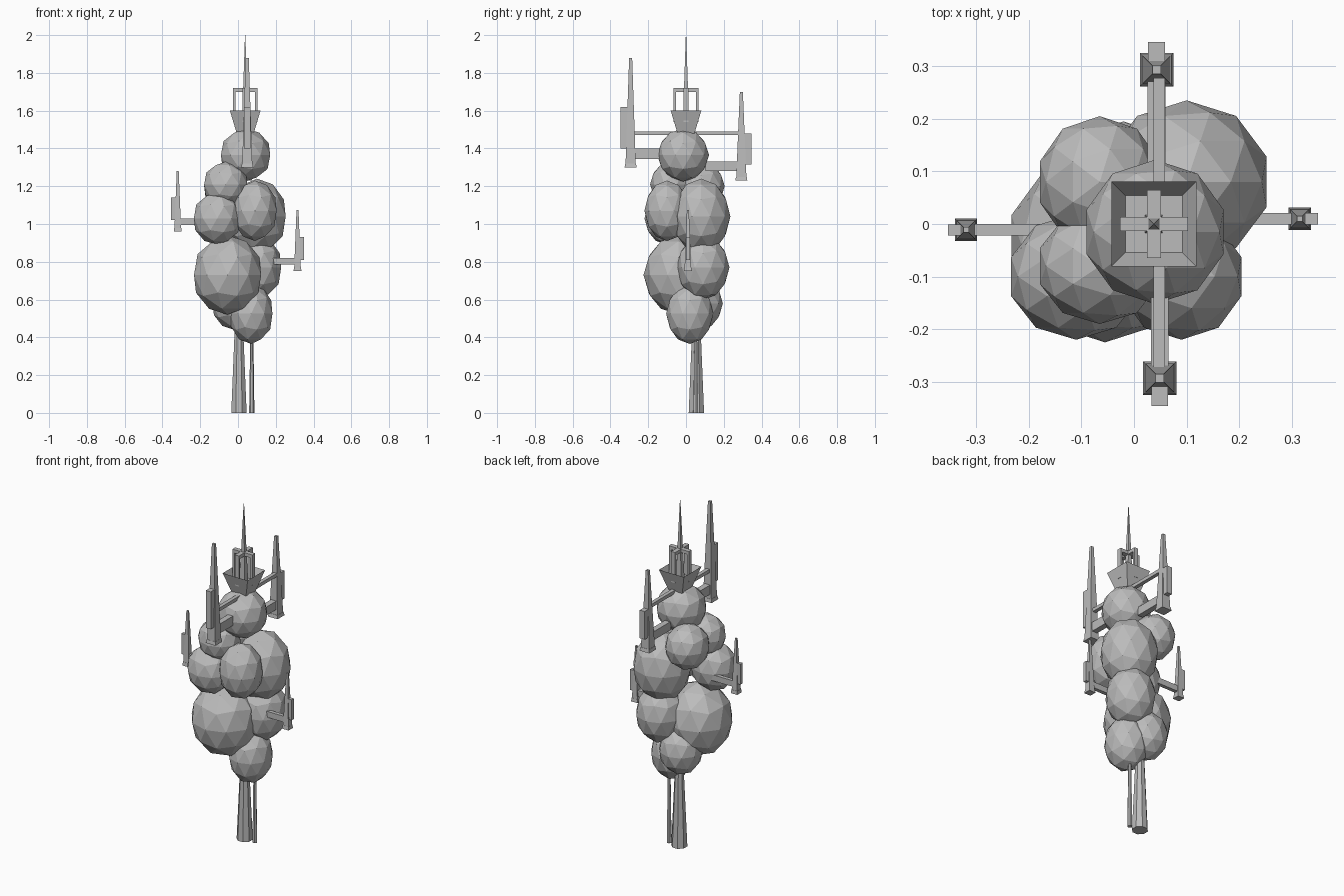
import bpy
import bmesh
import math
from mathutils import Matrix, Vector

if "Cube" in bpy.data.objects:
    bpy.data.objects.remove(bpy.data.objects["Cube"], do_unlink=True)

grey = bpy.data.materials.new("plain_grey")
grey.use_nodes = True
colour = (0.5, 0.5, 0.5, 1)
grey.diffuse_color = colour
grey.node_tree.nodes["Principled BSDF"].inputs["Base Color"].default_value = colour


def finish(name, bm):
    mesh = bpy.data.meshes.new(name)
    bm.to_mesh(mesh)
    bm.free()
    mesh.materials.append(grey)
    obj = bpy.data.objects.new(name, mesh)
    bpy.context.collection.objects.link(obj)
    return obj


def box(name, low, high):
    low, high = Vector(low), Vector(high)
    bm = bmesh.new()
    size = Matrix.Diagonal((*(high - low), 1))
    bmesh.ops.create_cube(bm, size=1, matrix=Matrix.Translation((low + high) / 2) @ size)
    return finish(name, bm)


def taper(name, x, y, z0, z1, r0, r1, sides=4):
    """Tapered prism; for four sides r is the half width."""
    bm = bmesh.new()
    k = math.sqrt(2) if sides == 4 else 1
    turn = Matrix.Rotation(math.pi / sides, 4, "Z")
    bmesh.ops.create_cone(bm, cap_ends=True, segments=sides, radius1=r0 * k, radius2=r1 * k,
                          depth=z1 - z0, matrix=Matrix.Translation((x, y, (z0 + z1) / 2)) @ turn)
    return finish(name, bm)


def blob(name, centre, radii):
    bm = bmesh.new()
    bmesh.ops.create_icosphere(bm, subdivisions=2, radius=1,
                               matrix=Matrix.Translation(centre) @ Matrix.Diagonal((*radii, 1)))
    return finish(name, bm)


# Rounded body made of overlapping faceted blobs
blob("top_blob", (0.04, -0.015, 1.365), (0.137, 0.137, 0.14))
blob("upper_back_blob", (-0.065, 0.08, 1.2), (0.12, 0.125, 0.13))
blob("upper_front_blob", (-0.065, -0.08, 1.21), (0.12, 0.11, 0.12))
blob("middle_front_right_blob", (-0.11, -0.1, 1.03), (0.13, 0.12, 0.14))
blob("middle_front_left_blob", (0.09, -0.1, 1.07), (0.12, 0.12, 0.16))
blob("middle_back_blob", (0.1, 0.08, 1.04), (0.16, 0.155, 0.2))
blob("lower_front_blob", (-0.055, -0.04, 0.73), (0.187, 0.185, 0.21))
blob("lower_back_blob", (0.1, 0.09, 0.77), (0.135, 0.14, 0.17))
blob("bottom_blob", (0.07, 0.02, 0.525), (0.118, 0.125, 0.16))
blob("bottom_back_blob", (-0.02, 0.075, 0.58), (0.12, 0.12, 0.14))

# Two trunks
taper("main_trunk", 0.005, 0.055, 0, 0.5, 0.044, 0.022, 8)
taper("thin_trunk", 0.073, 0.052, 0, 0.5, 0.014, 0.007, 6)


def tower(name, x, y, direction, base, top, half, arm_z, arm_half, arm_length, block_z):
    """Side spire with an outer block and an arm running back to the body."""
    out = Vector(direction)
    side = Vector((-out.y, out.x, 0))
    centre = Vector((x, y, 0))
    taper(name + "_spire", x, y, base + 0.01, top, half * 0.85, half * 0.25)
    taper(name + "_foot", x, y, base, base + 0.02, half, half * 0.88)

    def strut(part, near, far, width, z):
        a = centre + out * near - side * width
        b = centre + out * far + side * width
        low = (min(a.x, b.x), min(a.y, b.y), z[0])
        high = (max(a.x, b.x), max(a.y, b.y), z[1])
        box(name + part, low, high)

    strut("_block", 0, half * 1.65, half * 0.5, block_z)
    strut("_arm", -arm_length, 0, arm_half, arm_z)


tower("right_tower", -0.319, -0.011, (-1, 0, 0), 0.96, 1.28, 0.021, (0.995, 1.03), 0.011, 0.16, (1.02, 1.14))
tower("left_tower", 0.315, 0.01, (1, 0, 0), 0.75, 1.075, 0.021, (0.785, 0.82), 0.011, 0.14, (0.81, 0.93))
tower("front_tower", 0.049, -0.293, (0, -1, 0), 1.3, 1.88, 0.032, (1.345, 1.4), 0.017, 0.19, (1.4, 1.62))
tower("back_tower", 0.043, 0.293, (0, 1, 0), 1.23, 1.7, 0.032, (1.28, 1.33), 0.017, 0.19, (1.315, 1.48))
box("cross_beam", (0.037, -0.28, 1.47), (0.059, 0.28, 1.49))

# Flared crown with a sunken square well
cx = 0.038
crown = taper("crown", cx, 0, 1.48, 1.6, 0.045, 0.081)
bm = bmesh.new()
bm.from_mesh(crown.data)
lid = max(bm.faces, key=lambda f: f.calc_center_median().z)
bmesh.ops.inset_region(bm, faces=[lid], thickness=0.038)
for v in lid.verts:
    v.co.z -= 0.06
bm.to_mesh(crown.data)
bm.free()

# Cage of four posts under two crossed bars
reach, w = 0.065, 0.013
for i, (dx, dy) in enumerate(((1, 0), (-1, 0), (0, 1), (0, -1))):
    px, py = cx + dx * (reach - w / 2), dy * (reach - w / 2)
    hx, hy = (w / 2, w) if dx else (w, w / 2)
    box(f"cage_post_{i + 1}", (px - hx, py - hy, 1.54), (px + hx, py + hy, 1.71))
box("cage_bar_across", (cx - reach, -w, 1.7), (cx + reach, w, 1.72))
box("cage_bar_along", (cx - w, -reach, 1.7), (cx + w, reach, 1.72))

# Central needle
taper("needle", cx, 0, 1.5, 2.0, 0.018, 0.001)
